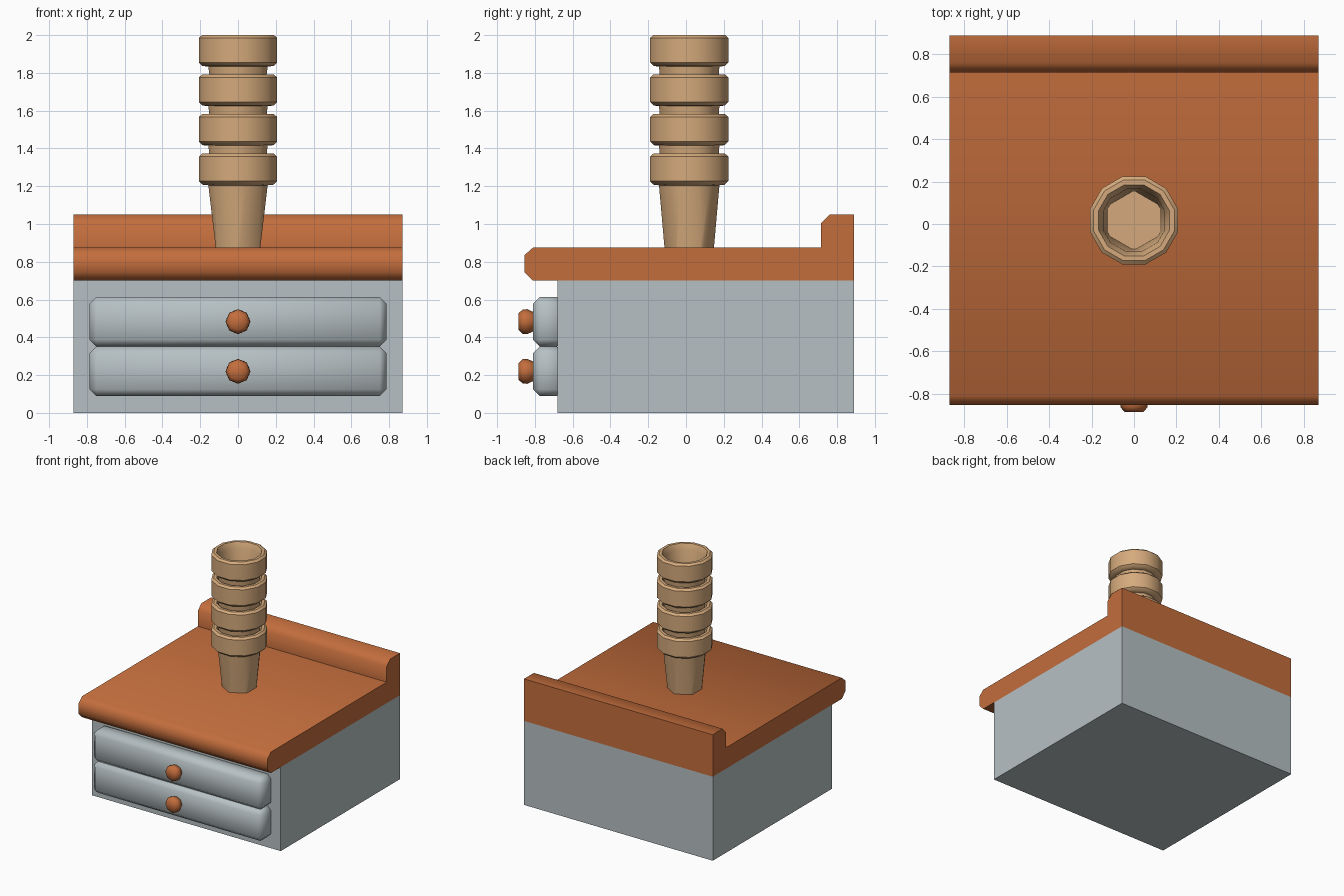
import bpy, bmesh, math
from mathutils import Vector

if "Cube" in bpy.data.objects:
    bpy.data.objects.remove(bpy.data.objects["Cube"])


def material(name, color):
    m = bpy.data.materials.new(name)
    m.diffuse_color = (*color, 1)
    m.use_nodes = True
    m.node_tree.nodes["Principled BSDF"].inputs["Base Color"].default_value = m.diffuse_color
    return m


GREY = material("pale grey", (0.47, 0.53, 0.55))
WOOD = material("orange wood", (0.55, 0.155, 0.046))
TAN = material("tan card", (0.66, 0.40, 0.20))


def finish(name, bm, mat, angle=50):
    bmesh.ops.recalc_face_normals(bm, faces=bm.faces[:])
    me = bpy.data.meshes.new(name)
    bm.to_mesh(me)
    bm.free()
    me.materials.append(mat)
    ob = bpy.data.objects.new(name, me)
    bpy.context.collection.objects.link(ob)
    bpy.ops.object.select_all(action='DESELECT')
    ob.select_set(True)
    bpy.context.view_layer.objects.active = ob
    bpy.ops.object.shade_smooth_by_angle(angle=math.radians(angle))
    return ob


def box(name, lo, hi, mat, bevel=0):
    bm = bmesh.new()
    bmesh.ops.create_cube(bm, size=1)
    lo, hi = Vector(lo), Vector(hi)
    for v in bm.verts:
        v.co = (lo + hi) / 2 + v.co * (hi - lo)
    if bevel:
        bmesh.ops.bevel(bm, geom=bm.edges[:], offset=bevel, segments=1,
                        affect='EDGES', profile=0.5)
    return finish(name, bm, mat)


def loft(name, rings, mat, angle=50):
    """Skin a list of equal-length point rings and cap both ends."""
    bm = bmesh.new()
    loops = [[bm.verts.new(p) for p in ring] for ring in rings]
    n = len(loops[0])
    for a, b in zip(loops, loops[1:]):
        for i in range(n):
            j = (i + 1) % n
            bm.faces.new((a[i], a[j], b[j], b[i]))
    bm.faces.new(loops[0])
    bm.faces.new(loops[-1])
    return finish(name, bm, mat, angle)


# Cabinet body
box("cabinet", (-0.87, -0.68, 0), (0.87, 0.89, 0.70), GREY)

# Counter with rounded front edge and raised back ledge
profile = [(-0.81, 0.70), (0.89, 0.70), (0.89, 1.05), (0.76, 1.05), (0.715, 1.005),
           (0.715, 0.875), (-0.81, 0.875), (-0.855, 0.835), (-0.855, 0.745)]
loft("countertop", [[(x, y, z) for y, z in profile] for x in (-0.87, 0.87)], WOOD)

# Drawers, each with an eight-sided knob
KNOB = [(-0.79, 0.035), (-0.81, 0.052), (-0.84, 0.066), (-0.865, 0.064), (-0.887, 0.044)]
for label, z in (("lower", 0.22), ("upper", 0.483)):
    box(label + "_drawer", (-0.785, -0.81, z - 0.131), (0.785, -0.65, z + 0.131), GREY, 0.035)
    rings = [[(r * math.cos(k * math.pi / 4), y, z + r * math.sin(k * math.pi / 4))
              for k in range(8)] for y, r in KNOB]
    loft(label + "_knob", rings, WOOD)

# Stack of cups: (height, flat radius, corner half-angle), outside up then inside down
CUP = [(0.0, 0.118, 4), (0.33, 0.157, 13), (0.333, 0.188, 15), (0.352, 0.207, 15),
       (0.482, 0.207, 15), (0.497, 0.190, 15), (0.497, 0.168, 15),
       (0.45, 0.145, 13), (0.06, 0.122, 4)]


def cup_ring(z, r, half):
    # hexagon whose corners are cut by the given half-angle
    big = r / math.cos(math.radians(30 - half))
    return [(big * math.cos(math.radians(a)), 0.017 + big * math.sin(math.radians(a)), z)
            for c in range(30, 390, 60) for a in (c - half, c + half)]


for i in range(4):
    base = 0.875 + 0.2095 * i
    loft(f"cup_{i + 1}", [cup_ring(base + z, r, h) for z, r, h in CUP], TAN, 40)
